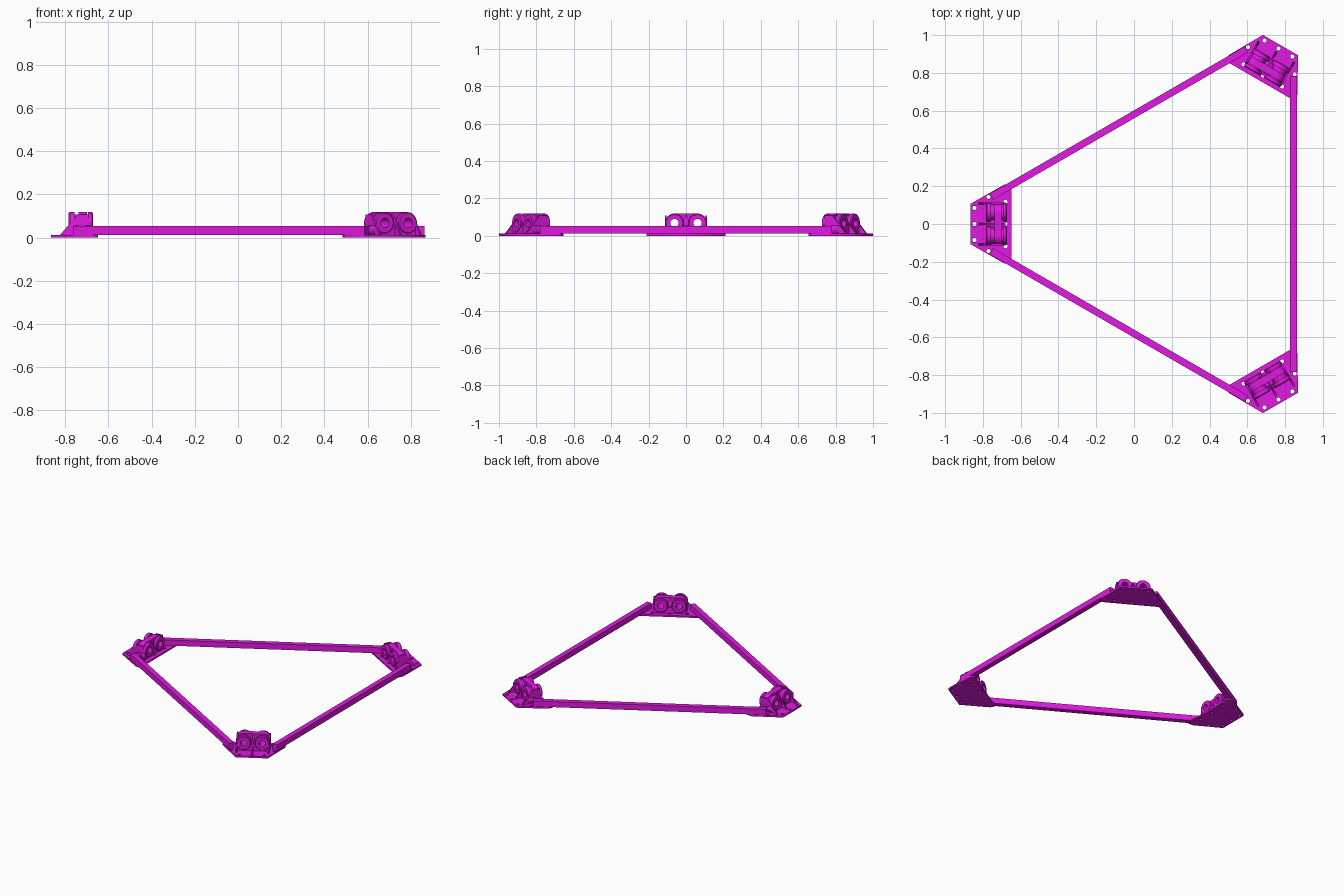
import bpy, bmesh, math
from mathutils import Matrix

if "Cube" in bpy.data.objects:
    bpy.data.objects.remove(bpy.data.objects["Cube"])

CX = 0.228           # centre of the three-fold symmetry
TUBE_T, TUBE_Z = 0.062, 0.068

mat = bpy.data.materials.new("magenta")
mat.diffuse_color = (0.75, 0.01, 0.75, 1)
mat.use_nodes = True
mat.node_tree.nodes["Principled BSDF"].inputs["Base Color"].default_value = mat.diffuse_color


def add(name, mesh, matrix):
    mesh.transform(matrix)
    ob = bpy.data.objects.new(name, mesh)
    bpy.context.collection.objects.link(ob)
    mesh.materials.clear()
    mesh.materials.append(mat)
    return ob


def circle(x, y, r, n=24, a0=0.0, a1=360.0):
    full = a1 - a0 >= 360
    k = n if full else n - 1
    return [(x + r * math.cos(math.radians(a0 + (a1 - a0) * i / k)),
             y + r * math.sin(math.radians(a0 + (a1 - a0) * i / k))) for i in range(n)]


def slab(name, loops, depth, matrix):
    """Flat plate: first loop is the outline, the others are holes."""
    cu = bpy.data.curves.new(name, 'CURVE')
    cu.dimensions, cu.fill_mode, cu.extrude = '2D', 'BOTH', depth / 2
    for loop in loops:
        sp = cu.splines.new('POLY')
        sp.points.add(len(loop) - 1)
        for p, (x, y) in zip(sp.points, loop):
            p.co = (x, y, 0, 1)
        sp.use_cyclic_u = True
    tmp = bpy.data.objects.new(name + "_tmp", cu)
    bpy.context.collection.objects.link(tmp)
    dg = bpy.context.evaluated_depsgraph_get()
    me = bpy.data.meshes.new_from_object(tmp.evaluated_get(dg))
    bpy.data.objects.remove(tmp)
    bm = bmesh.new()
    bm.from_mesh(me)
    bmesh.ops.remove_doubles(bm, verts=bm.verts, dist=1e-5)
    bmesh.ops.recalc_face_normals(bm, faces=bm.faces)
    bm.to_mesh(me)
    bm.free()
    return add(name, me, matrix)


def lathe(name, profile, matrix, n=32):
    """Closed (along, radius) profile spun round the local x axis."""
    bm = bmesh.new()
    rings = []
    for i in range(n):
        a = 2 * math.pi * i / n
        rings.append([bm.verts.new((u, r * math.cos(a), r * math.sin(a))) for u, r in profile])
    m = len(profile)
    for i in range(n):
        p, q = rings[i], rings[(i + 1) % n]
        for j in range(m):
            k = (j + 1) % m
            bm.faces.new((p[j], p[k], q[k], q[j]))
    bmesh.ops.recalc_face_normals(bm, faces=bm.faces)
    me = bpy.data.meshes.new(name)
    bm.to_mesh(me)
    bm.free()
    ob = add(name, me, matrix)
    bpy.ops.object.select_all(action='DESELECT')
    bpy.context.view_layer.objects.active = ob
    ob.select_set(True)
    bpy.ops.object.shade_smooth_by_angle(angle=math.radians(35))
    return ob


def box(name, lo, hi, matrix):
    bm = bmesh.new()
    bmesh.ops.create_cube(bm, size=1)
    for v in bm.verts:
        v.co = [(a + b) / 2 + c * (b - a) for a, b, c in zip(lo, hi, v.co)]
    me = bpy.data.meshes.new(name)
    bm.to_mesh(me)
    bm.free()
    return add(name, me, matrix)


# maps slab (x, y, depth) to (t, z, u) and (u, z, -t)
CROSS = Matrix(((0, 0, 1, 0), (1, 0, 0, 0), (0, 1, 0, 0), (0, 0, 0, 1)))
SIDE = Matrix(((1, 0, 0, 0), (0, 0, -1, 0), (0, 1, 0, 0), (0, 0, 0, 1)))

# base plate outline and screw holes (u outward, t sideways)
half = [(1.094, 0.107), (0.912, 0.21), (0.876, 0.21)]
plate = half + [(u, -t) for u, t in reversed(half)]
holes = [(1.073, 0), (0.908, 0)]
for s in (1, -1):
    holes += [(1.073, s * 0.085), (0.998, s * 0.143), (0.908, s * 0.118)]
plate_loops = [plate] + [circle(u, t, 0.011, 12) for u, t in holes]

# upright with two rounded shoulders and two bores
upright = ([(-0.113, 0.012), (0.113, 0.012)]
           + circle(TUBE_T, TUBE_Z, 0.051, 12, 0, 100)
           + circle(-TUBE_T, TUBE_Z, 0.051, 12, 80, 180))
bores = [circle(s * TUBE_T, TUBE_Z, 0.022, 24) for s in (-1, 1)]

# cradle under the tubes
cradle = ([(-0.113, 0.012), (0.113, 0.012), (0.113, 0.055)]
          + circle(TUBE_T, TUBE_Z, 0.038, 10, -20, -160)
          + circle(-TUBE_T, TUBE_Z, 0.038, 10, -20, -160)
          + [(-0.113, 0.055)])

# sloping rib, and collared tube
rib = [(0.92, 0.012), (1.052, 0.012), (0.97, 0.108), (0.92, 0.108)]
tube = [(0.900, 0.022), (0.900, 0.045), (0.905, 0.050), (0.922, 0.050), (0.922, 0.040),
        (0.985, 0.040), (0.985, 0.050), (1.007, 0.050), (1.012, 0.045), (1.012, 0.022)]

for i, ang in enumerate((60, 180, 300), 1):
    M = Matrix.Translation((CX, 0, 0)) @ Matrix.Rotation(math.radians(ang), 4, 'Z')
    slab(f"base_plate_{i}", plate_loops, 0.012, M @ Matrix.Translation((0, 0, 0.006)))
    slab(f"upright_{i}", [upright] + bores, 0.04, M @ Matrix.Translation((0.947, 0, 0)) @ CROSS)
    slab(f"cradle_{i}", [cradle], 0.1, M @ Matrix.Translation((0.958, 0, 0)) @ CROSS)
    for j, t in enumerate((-0.108, 0, 0.108), 1):
        slab(f"rib_{i}_{j}", [rib], 0.01, M @ Matrix.Translation((0, t, 0)) @ SIDE)
    for j, s in enumerate((-1, 1), 1):
        lathe(f"tube_{i}_{j}", tube, M @ Matrix.Translation((0, s * TUBE_T, TUBE_Z)))
    # frame bar on the side opposite this corner
    B = M @ Matrix.Rotation(math.pi, 4, 'Z')
    box(f"frame_bar_{i}", (0.598, -0.78, 0.012), (0.635, 0.78, 0.053), B)
